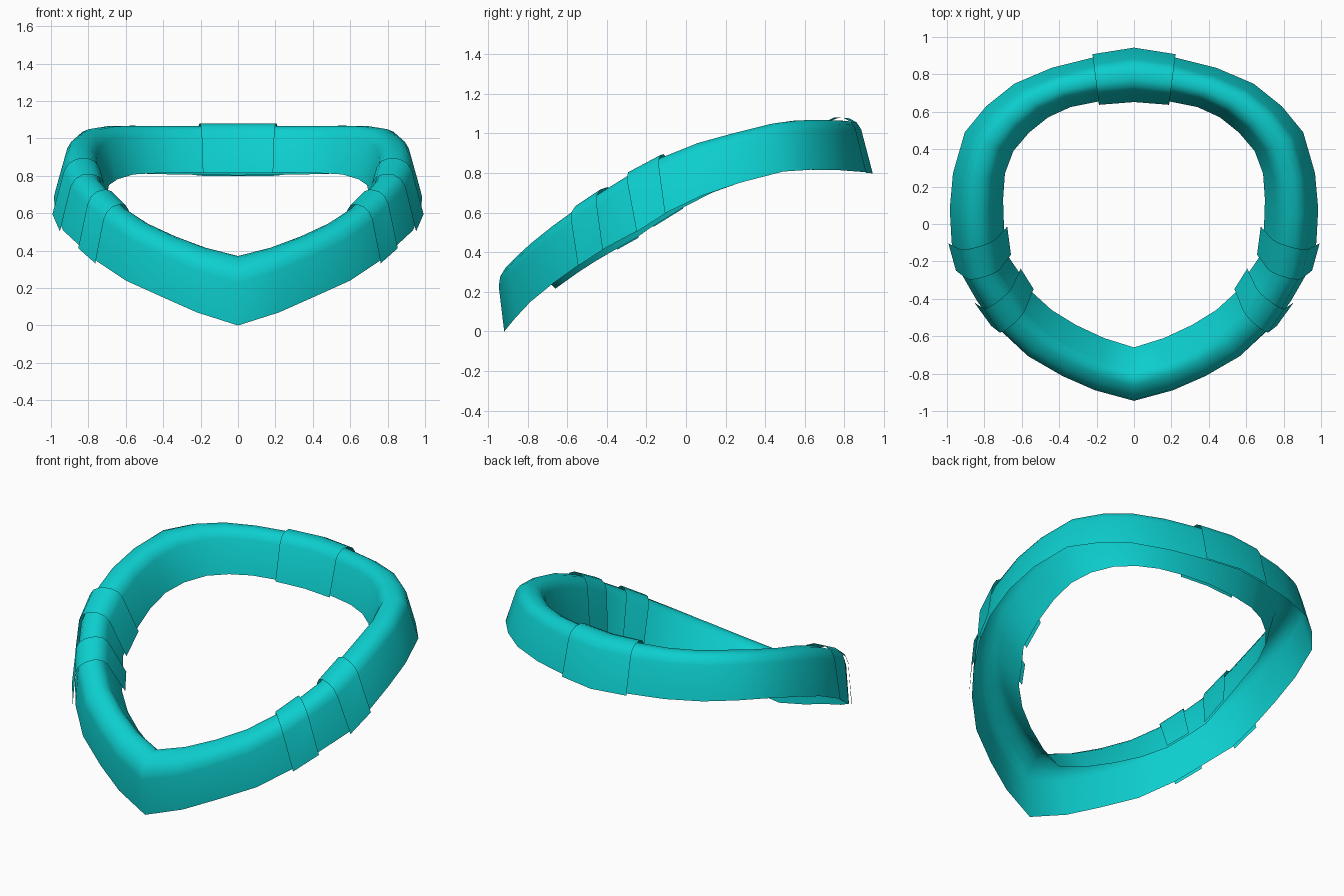
import bpy, bmesh, math
from mathutils import Vector

if "Cube" in bpy.data.objects:
    bpy.data.objects.remove(bpy.data.objects["Cube"])

teal = bpy.data.materials.new("teal")
teal.diffuse_color = (0.004, 0.62, 0.62, 1)
teal.use_nodes = True
teal.node_tree.nodes["Principled BSDF"].inputs["Base Color"].default_value = teal.diffuse_color

# half plan of the ring: outer edge x, y and inner edge x, y, front to back
PLAN = [
    (0, -.918, 0, -.66), (.22, -.86, .16, -.61), (.40, -.785, .31, -.54),
    (.60, -.675, .44, -.46), (.75, -.535, .55, -.36), (.84, -.41, .62, -.25),
    (.935, -.245, .675, -.17), (.975, -.10, .695, -.02), (.985, .08, .70, .13),
    (.968, .27, .69, .27), (.905, .49, .645, .39), (.79, .63, .56, .49),
    (.64, .75, .46, .57), (.44, .835, .34, .625), (.22, .89, .19, .655),
    (0, .925, 0, .67)]
# height of the curved lower rim along y
RISE = [(-.918, 0), (-.86, .07), (-.785, .15), (-.675, .24), (-.535, .34), (-.41, .42),
        (-.25, .505), (-.10, .60), (.10, .695), (.25, .745), (.50, .81), (.70, .82), (.96, .80)]
# open cross-section: fraction across the base, height above it
SECTION = [(0, 0), (.20, .20), (.28, .235), (.41, .253),
           (.59, .253), (.72, .235), (.80, .20), (1, 0)]


def clamp(v, lo, hi):
    return max(lo, min(hi, v))


def rise(y):
    y = clamp(y, RISE[0][0], RISE[-1][0])
    for (a, za), (b, zb) in zip(RISE, RISE[1:]):
        if y <= b:
            return za + (zb - za) * (y - a) / (b - a)


def section(station, grow=0.0):
    """Cross-section points at one station, optionally thickened."""
    ox, oy, ix, iy = station
    out = Vector((ox, oy, rise(oy)))
    inn = Vector((ix, iy, rise(iy) - .035 * clamp((.2 - iy) / .5, 0, 1)))
    side = (out - inn).normalized() * grow
    out, inn = out + side, inn - side
    mid = (oy + iy) / 2
    up = Vector((0, -clamp((.6 - mid) * .33, 0, .43), 1)).normalized()
    tall = 1 + .12 * max(0, 1 - abs(mid + .2) / .45)
    return [out.lerp(inn, t) + up * (h * tall + (grow * .8 if h else -grow * .2))
            for t, h in SECTION]


def sweep(name, stations, grow=0.0, closed=False):
    """Skin the cross-sections into a channel that is open underneath."""
    bm = bmesh.new()
    rings = [[bm.verts.new(p) for p in section(s, grow)] for s in stations]
    n = len(SECTION)
    pairs = list(zip(rings, rings[1:]))
    extra = []
    if closed:
        pairs.append((rings[-1], rings[0]))
    else:
        extra = [bm.faces.new(rings[0]), bm.faces.new(rings[-1])]
    for a, b in pairs:
        for i in range(n):
            j = (i + 1) % n
            f = bm.faces.new((a[i], a[j], b[j], b[i]))
            if j == 0:
                extra.append(f)
    # orient outward as a solid, then open the underside and the ends
    bmesh.ops.recalc_face_normals(bm, faces=bm.faces)
    bmesh.ops.delete(bm, geom=extra, context='FACES')
    mesh = bpy.data.meshes.new(name)
    bm.to_mesh(mesh)
    bm.free()
    mesh.materials.append(teal)
    ob = bpy.data.objects.new(name, mesh)
    bpy.context.collection.objects.link(ob)
    bpy.ops.object.select_all(action='DESELECT')
    ob.select_set(True)
    bpy.context.view_layer.objects.active = ob
    bpy.ops.object.shade_smooth_by_angle(angle=math.radians(50))


def mirror(s):
    return (-s[0], s[1], -s[2], s[3])


# main ring
sweep("collar_ring", PLAN + [mirror(s) for s in PLAN[-2:0:-1]], closed=True)

# raised bands on each side
for name, a, b in (("front_band", 4, 5), ("side_band", 6, 7)):
    sweep(name + "_right", PLAN[a:b + 1], .018)
    sweep(name + "_left", [mirror(s) for s in PLAN[a:b + 1]], .018)

# raised band at the back
sweep("back_band", [PLAN[14], PLAN[15], mirror(PLAN[14])], .018)
